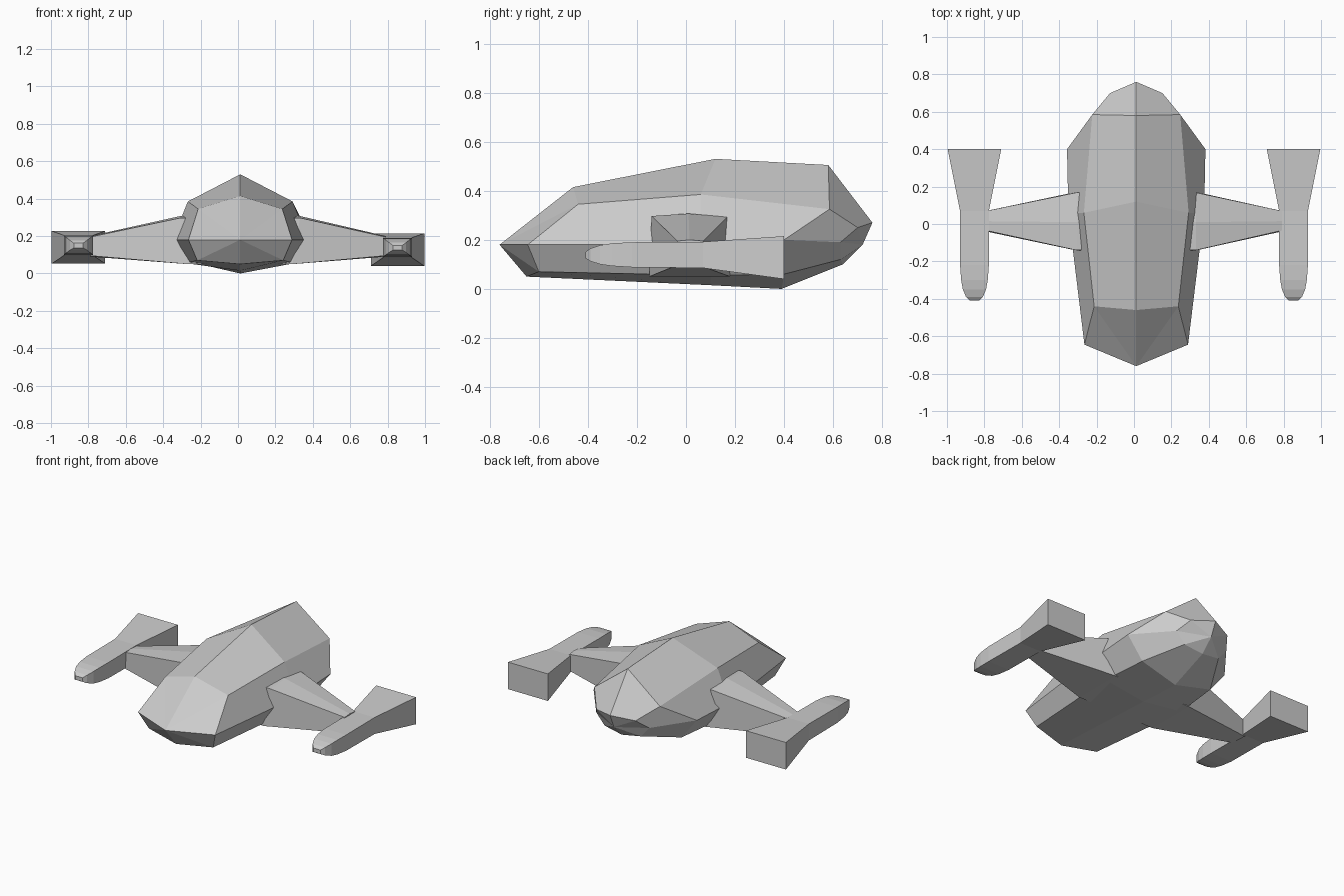
import bpy, bmesh

cube = bpy.data.objects.get("Cube")
if cube:
    bpy.data.objects.remove(cube, do_unlink=True)

grey = bpy.data.materials.new("hull grey")
grey.use_nodes = True
grey.diffuse_color = (0.6, 0.6, 0.6, 1)
grey.node_tree.nodes["Principled BSDF"].inputs["Base Color"].default_value = (0.6, 0.6, 0.6, 1)


def loft(name, rings, nose=None, tail=None):
    """Skin closed rings of points; close the ends with a fan to a point or a flat cap."""
    bm = bmesh.new()
    loops = [[bm.verts.new(p) for p in ring] for ring in rings]
    n = len(loops[0])
    for a, b in zip(loops, loops[1:]):
        for i in range(n):
            j = (i + 1) % n
            bm.faces.new((a[i], a[j], b[j], b[i]))
    for loop, tip in ((loops[0], nose), (loops[-1], tail)):
        if tip:
            v = bm.verts.new(tip)
            for i in range(n):
                bm.faces.new((loop[i], loop[(i + 1) % n], v))
        else:
            bm.faces.new(loop)
    bmesh.ops.recalc_face_normals(bm, faces=bm.faces)
    mesh = bpy.data.meshes.new(name)
    bm.to_mesh(mesh)
    bm.free()
    mesh.materials.append(grey)
    obj = bpy.data.objects.new(name, mesh)
    bpy.context.collection.objects.link(obj)
    return obj


def mirrored(half):
    """Complete a half ring that runs from ridge to keel."""
    return half + [(-x, y, z) for x, y, z in half[-2:0:-1]]


# Hull: each half ring is ridge, shoulder, waist, chine, keel
front = [(0, -0.46, 0.415), (0.225, -0.44, 0.345), (0.277, -0.645, 0.18),
         (0.23, -0.6, 0.07), (0, -0.65, 0.05)]
middle = [(0, 0.12, 0.53), (0.28, 0.06, 0.385), (0.363, 0.06, 0.18),
          (0.29, 0.1, 0.055), (0, 0.1, 0.015)]
rear = [(0, 0.58, 0.505), (0.235, 0.585, 0.325), (0.37, 0.4, 0.2),
        (0.26, 0.4, 0.06), (0, 0.39, 0)]
stern = [(0, 0.76, 0.27), (0.14, 0.7, 0.25), (0.19, 0.63, 0.19),
         (0.13, 0.63, 0.12), (0, 0.64, 0.1)]
hull = loft("hull", [mirrored(r) for r in (front, middle, rear, stern)],
            nose=(0, -0.76, 0.18), tail=(0, 0.72, 0.18))
hull.location.x = 0.012

# Engine sections: y, half width, bottom, top
engine = [(-0.41, 0.025, 0.125, 0.15), (-0.39, 0.045, 0.113, 0.165),
          (-0.35, 0.062, 0.1, 0.178), (-0.3, 0.071, 0.093, 0.186),
          (-0.22, 0.077, 0.088, 0.19), (0.07, 0.077, 0.085, 0.192),
          (0.4, 0.143, 0.04, 0.215)]

for side, label, lift in ((1, "left", 0), (-1, "right", 0.012)):
    # Tapered wing with a slight ridge along its top
    root = [(0.28, -0.15, 0.05), (0.32, -0.14, 0.297), (0.32, 0.01, 0.307),
            (0.32, 0.168, 0.293), (0.28, 0.18, 0.05)]
    tip = [(0.79, -0.04, 0.095), (0.79, -0.035, 0.195), (0.79, 0.015, 0.2),
           (0.79, 0.07, 0.195), (0.79, 0.07, 0.09)]
    # Carry the root into the hull
    inner = [(0.15, y, z) for x, y, z in root]
    loft(label + "_wing", [[(side * x + (0.012 if x < 0.5 else 0), y, z) for x, y, z in ring]
                           for ring in (inner, root, tip)])

    # Engine pod with rounded nose and flared square exhaust
    loft(label + "_engine",
         [[(side * 0.853 - w, y, lo + lift), (side * 0.853 + w, y, lo + lift),
           (side * 0.853 + w, y, hi + lift), (side * 0.853 - w, y, hi + lift)]
          for y, w, lo, hi in engine])
